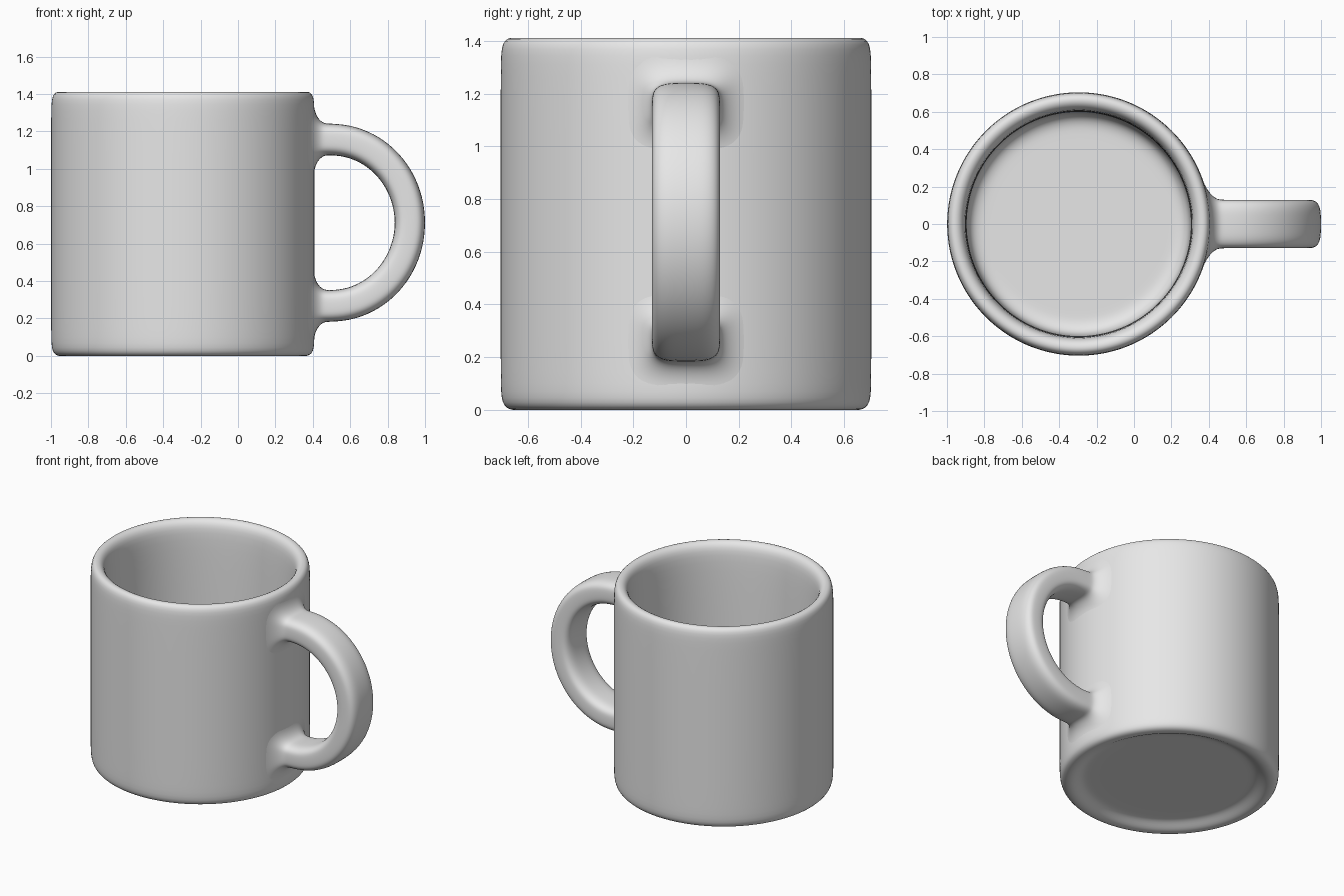
import bpy, bmesh
from math import sin, cos, pi, sqrt, copysign, hypot

cube = bpy.data.objects.get("Cube")
if cube:
    bpy.data.objects.remove(cube, do_unlink=True)

CX, R = -0.295, 0.705          # body axis and outer radius
MID, RX, RZ = 0.712, 0.42, 0.445   # handle arc centre height and radii
START = 0.5                    # x where the handle arc begins

glaze = bpy.data.materials.new("light_grey_glaze")
glaze.use_nodes = True
glaze.diffuse_color = (0.8, 0.8, 0.8, 1)
glaze.node_tree.nodes["Principled BSDF"].inputs["Base Color"].default_value = (0.8, 0.8, 0.8, 1)


def finish(bm, name, levels):
    """Turn a bmesh into a smooth, subdivided object."""
    bmesh.ops.recalc_face_normals(bm, faces=bm.faces)
    for f in bm.faces:
        f.smooth = True
    mesh = bpy.data.meshes.new(name)
    bm.to_mesh(mesh)
    bm.free()
    mesh.materials.append(glaze)
    obj = bpy.data.objects.new(name, mesh)
    bpy.context.collection.objects.link(obj)
    sub = obj.modifiers.new("smooth", 'SUBSURF')
    sub.levels = sub.render_levels = levels
    return obj


def bridge(bm, rings):
    """Skin neighbouring closed rings with quads."""
    for a, b in zip(rings, rings[1:]):
        n = len(a)
        for i in range(n):
            j = (i + 1) % n
            bm.faces.new((a[i], a[j], b[j], b[i]))


# Mug body: recessed base, foot, outer wall, rolled rim, inner wall, floor
profile = [(0.25, 0.04), (0.5, 0.04), (0.56, 0.04), (0.615, 0.0), (0.66, -0.005),
           (0.703, 0.015), (R, 0.11), (R, 0.4), (R, 1.0), (R, 1.3), (0.703, 1.4),
           (0.66, 1.42), (0.612, 1.39), (0.602, 1.28), (0.6, 0.8), (0.6, 0.28),
           (0.595, 0.15), (0.53, 0.12), (0.48, 0.12), (0.25, 0.12)]
SEGMENTS = 64
bm = bmesh.new()
rings = []
for r, z in profile:
    rings.append([bm.verts.new((CX + r * cos(2 * pi * i / SEGMENTS),
                                r * sin(2 * pi * i / SEGMENTS), z))
                  for i in range(SEGMENTS)])
bridge(bm, rings)
for ring, z in ((rings[0], profile[0][1]), (rings[-1], profile[-1][1])):
    centre = bm.verts.new((CX, 0, z))
    for i in range(SEGMENTS):
        bm.faces.new((ring[i], ring[(i + 1) % SEGMENTS], centre))
finish(bm, "mug_body", 2)


# Handle: rounded strap section swept round a half ellipse, flared into the wall
def section(width, thick, n=32, power=0.58):
    pts = []
    for i in range(n):
        c, s = cos(2 * pi * i / n), sin(2 * pi * i / n)
        pts.append((copysign(abs(c) ** power, c) * width,
                    copysign(abs(s) ** power, s) * thick))
    return pts


def wall_x(y):
    return CX + sqrt(R * R - y * y)


def flare(side):
    """Rings of the concave fillet, from the wall outwards."""
    out = []
    for k in range(7):
        a = k / 6 * pi / 2
        extra, gap = 0.11 * (1 - sin(a)), 0.07 * (1 - cos(a)) - 0.003
        out.append([(wall_x(u) + gap, u, MID + side * (RZ + v))
                    for u, v in section(0.13 + extra, 0.085 + extra)])
    return out


def arc():
    out = []
    for k in range(25):
        a = pi / 2 - k / 24 * pi
        nx, nz = cos(a) / RX, sin(a) / RZ
        length = hypot(nx, nz)
        nx, nz = nx / length, nz / length
        out.append([(START + RX * cos(a) + nx * v, u, MID + RZ * sin(a) + nz * v)
                    for u, v in section(0.13, 0.081 + 0.004 * abs(sin(a)))])
    return out


bm = bmesh.new()
loops = flare(1) + arc() + flare(-1)[::-1]
bridge(bm, [[bm.verts.new(p) for p in loop] for loop in loops])
finish(bm, "handle", 1)
